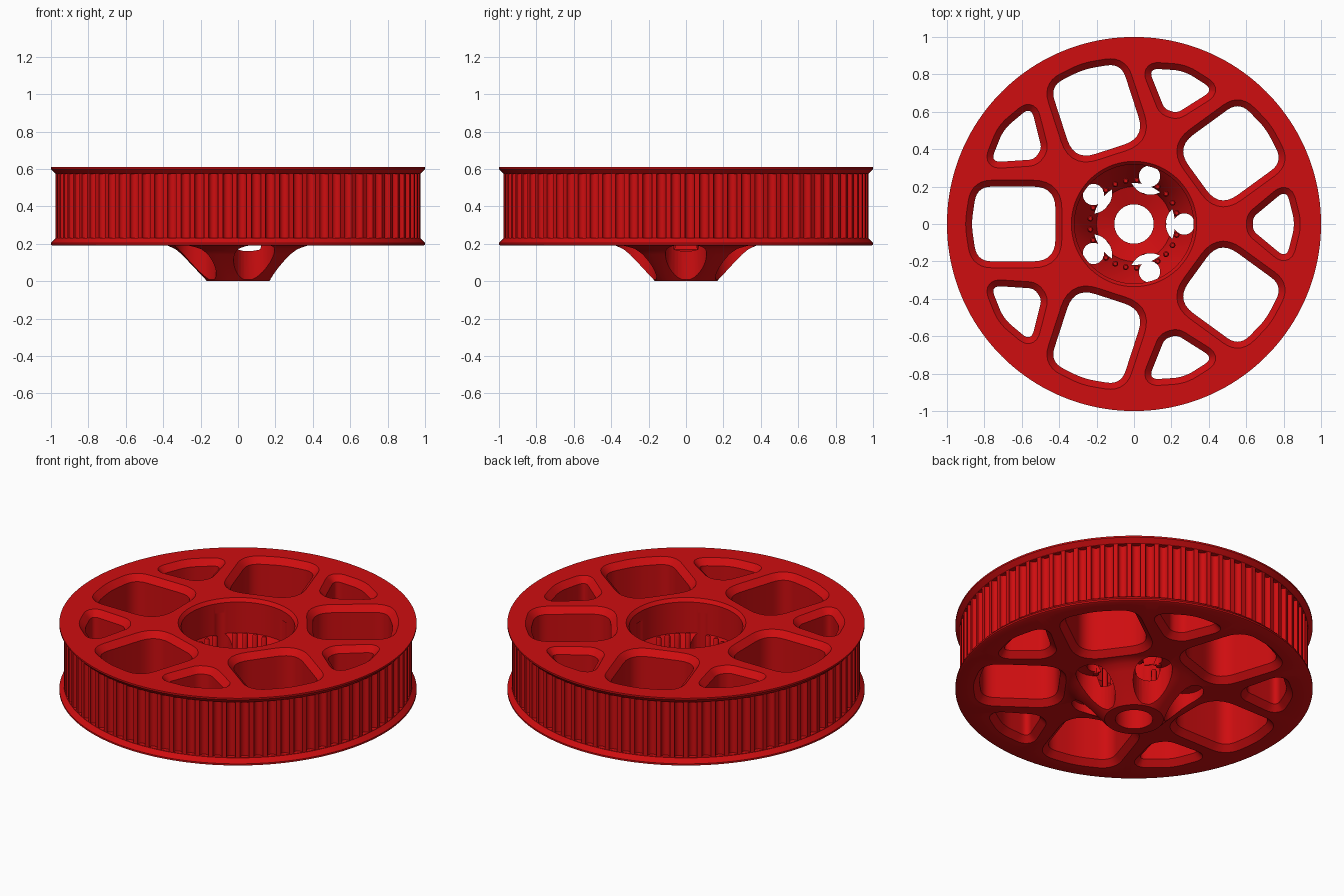
import bpy, bmesh, math
from mathutils import Vector, Matrix

if "Cube" in bpy.data.objects:
    bpy.data.objects.remove(bpy.data.objects["Cube"])

red = bpy.data.materials.new("red_plastic")
red.diffuse_color = (0.62, 0.004, 0.005, 1)
red.use_nodes = True
red.node_tree.nodes["Principled BSDF"].inputs["Base Color"].default_value = red.diffuse_color


def make_object(name, bm):
    bmesh.ops.recalc_face_normals(bm, faces=bm.faces)
    me = bpy.data.meshes.new(name)
    bm.to_mesh(me)
    bm.free()
    ob = bpy.data.objects.new(name, me)
    bpy.context.collection.objects.link(ob)
    me.materials.append(red)
    return ob


def lathe(name, profile, steps):
    """Revolve a closed (radius, height) profile around z."""
    bm = bmesh.new()
    rings = []
    for i in range(steps):
        a = 2 * math.pi * i / steps
        rings.append([bm.verts.new((r * math.cos(a), r * math.sin(a), z)) for r, z in profile])
    n = len(profile)
    for i in range(steps):
        p, q = rings[i], rings[(i + 1) % steps]
        for j in range(n):
            k = (j + 1) % n
            bm.faces.new((p[j], q[j], q[k], p[k]))
    return make_object(name, bm)


def loft(bm, outlines, angle):
    """Closed solid through (outline, height) sections, turned about z."""
    rot = Matrix.Rotation(angle, 3, 'Z')
    rings = [[bm.verts.new(rot @ Vector((p.x, p.y, z))) for p in pts] for pts, z in outlines]
    for lo, hi in zip(rings, rings[1:]):
        for i in range(len(lo)):
            j = (i + 1) % len(lo)
            bm.faces.new((lo[i], lo[j], hi[j], hi[i]))
    bm.faces.new(rings[0][::-1])
    bm.faces.new(rings[-1])


def rounded(corners, steps=7):
    """Counter-clockwise outline from (x, y, corner length)."""
    out = []
    for i, (x, y, r) in enumerate(corners):
        c = Vector((x, y))
        a = Vector(corners[i - 1][:2])
        b = Vector(corners[(i + 1) % len(corners)][:2])
        p, q = c + (a - c).normalized() * r, c + (b - c).normalized() * r
        for s in range(steps + 1):
            t = s / steps
            out.append(p * (1 - t) ** 2 + c * 2 * t * (1 - t) + q * t * t)
    return out


def grown(pts, d):
    """Outline pushed outward by d."""
    out = []
    for i, p in enumerate(pts):
        t = (pts[(i + 1) % len(pts)] - pts[i - 1]).normalized()
        out.append(p + Vector((t.y, -t.x)) * d)
    return out


def circle(cx, r, n):
    return [Vector((cx + r * math.cos(2 * math.pi * i / n), r * math.sin(2 * math.pi * i / n)))
            for i in range(n)]


def cut(target, bm):
    cutter = make_object("cutter", bm)
    cutter.hide_render = True
    mod = target.modifiers.new("cut", 'BOOLEAN')
    mod.operation = 'DIFFERENCE'
    mod.solver = 'EXACT'
    mod.object = cutter
    bpy.context.view_layer.objects.active = target
    bpy.ops.object.modifier_apply(modifier=mod.name)
    bpy.data.objects.remove(cutter, do_unlink=True)


FIFTH = 2 * math.pi / 5

# Pulley body: flanges, belt surface, conical hub and hollow bowl
pulley = lathe("pulley_body", [
    (0.105, 0), (0.165, 0), (0.30, 0.143), (0.335, 0.172), (0.375, 0.19),
    (0.99, 0.19), (1.0, 0.195), (1.0, 0.205), (0.975, 0.23),
    (0.975, 0.575), (1.0, 0.60), (1.0, 0.61),
    (0.335, 0.61), (0.318, 0.59), (0.318, 0.40), (0.23, 0.28), (0.20, 0.17), (0.105, 0.14),
], 160)

# Belt grooves around the rim
bm = bmesh.new()
TEETH = 80
for k in range(TEETH):
    ring = circle(0.972, 0.026, 12)
    loft(bm, [(ring, 0.232), (ring, 0.573)], 2 * math.pi * (k + 0.27) / TEETH)
cut(pulley, bm)

# Large and small lightening windows with chamfered edges
large = rounded([(0.42, -0.20, 0.12), (0.84, -0.20, 0.08), (0.87, 0, 0.06),
                 (0.84, 0.20, 0.08), (0.42, 0.20, 0.12), (0.42, 0, 0.05)])
small = rounded([(0.635, -0.035, 0.03), (0.815, -0.185, 0.06), (0.862, 0, 0.06),
                 (0.815, 0.185, 0.06), (0.635, 0.035, 0.03)])
bm = bmesh.new()
for k in range(5):
    for shape, turn in ((large, math.pi), (small, 0)):
        loft(bm, [(grown(shape, 0.044), 0.18), (shape, 0.225), (shape, 0.575),
                  (grown(shape, 0.044), 0.62)], turn + k * FIFTH)
cut(pulley, bm)

# Scoops in the hub cone, then narrower slots up the bowl wall
for cx, r, z0, z1 in ((0.28, 0.11, 0.008, 0.24), (0.268, 0.057, 0.15, 0.53)):
    bm = bmesh.new()
    for k in range(5):
        ring = circle(cx, r, 32)
        loft(bm, [(ring, z0), (ring, z1)], k * FIFTH)
    cut(pulley, bm)

# Ring of spline pins standing in the bowl
bm = bmesh.new()
for k in range(25):
    if k % 5:
        ring = circle(0.235, 0.016, 10)
        loft(bm, [(ring, 0.23), (ring, 0.43), (circle(0.235, 0.010, 10), 0.44)], k * 2 * math.pi / 25)
pins = make_object("spline_pins", bm)

# Smooth curved walls, keep sharp edges
for ob in (pulley, pins):
    bpy.ops.object.select_all(action='DESELECT')
    ob.select_set(True)
    bpy.context.view_layer.objects.active = ob
    bpy.ops.object.shade_smooth_by_angle(angle=math.radians(32))
